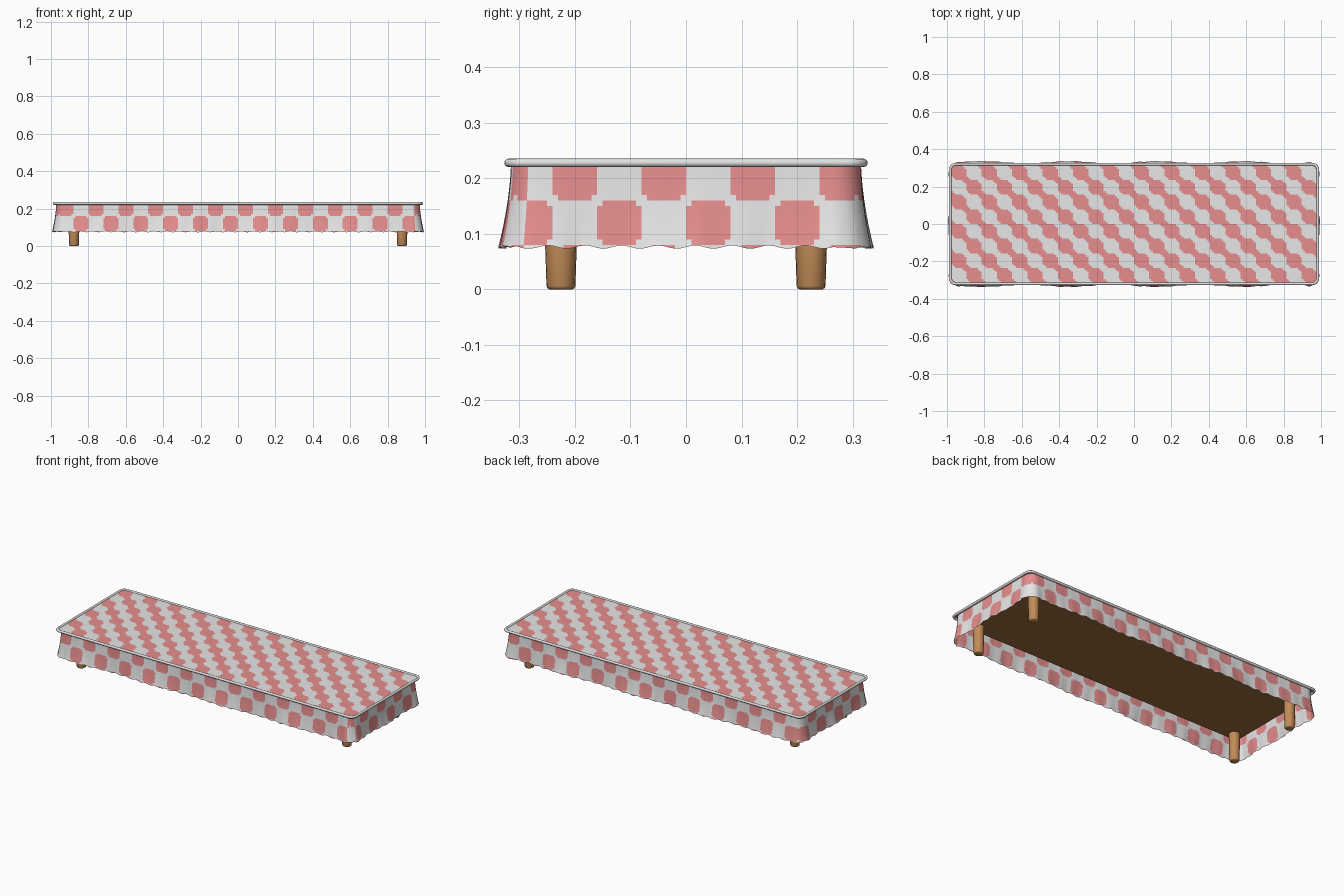
import bpy, bmesh, math

cube = bpy.data.objects.get("Cube")
if cube:
    bpy.data.objects.remove(cube)


def material(name, rgb):
    m = bpy.data.materials.new(name)
    m.use_nodes = True
    m.diffuse_color = (*rgb, 1)
    m.node_tree.nodes["Principled BSDF"].inputs["Base Color"].default_value = (*rgb, 1)
    return m


WHITE = material("cloth_white", (0.8, 0.8, 0.8))
RED = material("cloth_red", (0.8, 0.27, 0.27))
TRIM = material("trim_grey", (0.76, 0.76, 0.76))
WOOD = material("leg_wood", (0.54, 0.26, 0.095))
DARK = material("dark_board", (0.34, 0.155, 0.047))
CELL = 0.08


def finish(name, bm, mats, smooth=False):
    me = bpy.data.meshes.new(name)
    bm.normal_update()
    bm.to_mesh(me)
    bm.free()
    for m in mats:
        me.materials.append(m)
    for p in me.polygons:
        p.use_smooth = smooth
    ob = bpy.data.objects.new(name, me)
    bpy.context.collection.objects.link(ob)
    return ob


def rounded_outline(hx, hy, r, step, arc):
    """Counter-clockwise (x, y, nx, ny) samples, split on multiples of step."""
    cx, cy = hx - r, hy - r
    pts = []
    for side in range(4):
        a = side * math.pi / 2
        ca, sa = round(math.cos(a)), round(math.sin(a))
        n = int((cx if sa else cy) / step - 1e-6)
        for i in range(-n, n + 1):
            t = i * step
            pts.append((ca * hx - sa * t, sa * hy + ca * t, ca, sa))
        sx, sy = (ca - sa), (sa + ca)
        for k in range(arc + 1):
            b = a + k / arc * math.pi / 2
            pts.append((sx * cx + r * math.cos(b), sy * cy + r * math.sin(b),
                        math.cos(b), math.sin(b)))
    return pts


# Chequered cloth top: soft-cornered cells that link along one diagonal
bm = bmesh.new()
NX, NY, SUB, HX, HY = 24, 8, 8, 0.978, 0.314
grid = [[bm.verts.new((HX * (2 * i / NX / SUB - 1), HY * (2 * j / NY / SUB - 1), 0.229))
         for j in range(NY * SUB + 1)] for i in range(NX * SUB + 1)]
for i in range(NX * SUB):
    for j in range(NY * SUB):
        f = bm.faces.new((grid[i][j], grid[i + 1][j], grid[i + 1][j + 1], grid[i][j + 1]))
        a, b = ((k + 0.5) / SUB * math.pi for k in (i, j))
        check = math.sin(a) * math.sin(b) - 0.15 * math.cos(a) * math.cos(b)
        f.material_index = int(check < 0)
finish("cloth_top", bm, (WHITE, RED))


def skirt_is_red(nx, ny, x, y, z):
    along = x if abs(ny) >= abs(nx) else y
    # Back and right sides run in the opposite phase to front and left
    sign = -1 if (ny > 0 if abs(ny) >= abs(nx) else nx > 0) else 1
    if nx > 0.3 and ny < -0.35:
        sign = 1 if abs(nx) > abs(ny) else -1
    k = math.pi / CELL
    return sign * math.sin(along * k) * math.sin(z * k) > 0.05


# Hanging cloth skirt: flared, wavy sheet with scalloped hem
outline = rounded_outline(0.972, 0.315, 0.05, 0.01, 8)
levels = [0.226] + [0.22 - 0.01 * k for k in range(15)] + [0.076]
bm = bmesh.new()
rings = []
for z in levels:
    t = (levels[0] - z) / 0.15
    ring = []
    for x, y, nx, ny in outline:
        along = x * abs(ny) + y * abs(nx)
        wave = math.cos(2 * math.pi * (x + 0.81) / 0.466) if abs(ny) > 0.99 else \
            math.cos(2 * math.pi * y / 0.3) if abs(nx) > 0.99 else 0.9
        out = t ** 1.7 * (0.015 + 0.006 * wave) + t * 0.0015 * math.sin(along * 75)
        hem = 0.003 * math.sin(along * 95) if z == levels[-1] else 0
        ring.append(bm.verts.new((x + nx * out, y + ny * out, z + hem)))
    rings.append(ring)
n = len(outline)
for k in range(len(levels) - 1):
    z = (levels[k] + levels[k + 1]) / 2
    for i in range(n):
        j = (i + 1) % n
        f = bm.faces.new((rings[k + 1][i], rings[k + 1][j], rings[k][j], rings[k][i]))
        x, y, nx, ny = ((p + q) / 2 for p, q in zip(outline[i], outline[j]))
        f.material_index = int(skirt_is_red(nx, ny, x, y, z))
finish("cloth_skirt", bm, (WHITE, RED), True)

# Rounded trim around the top edge
path = rounded_outline(0.9825, 0.3195, 0.03, 0.1, 6)
bm = bmesh.new()
SEG = 12
loops = []
for x, y, nx, ny in path:
    loop = []
    for s in range(SEG):
        a = 2 * math.pi * s / SEG
        o = 0.0075 * math.cos(a)
        loop.append(bm.verts.new((x + nx * o, y + ny * o, 0.2275 + 0.0075 * math.sin(a))))
    loops.append(loop)
for i, la in enumerate(loops):
    lb = loops[(i + 1) % len(loops)]
    for s in range(SEG):
        q = (s + 1) % SEG
        bm.faces.new((la[s], lb[s], lb[q], la[q]))
finish("edge_trim", bm, (TRIM,), True)

# Dark board under the cloth
bm = bmesh.new()
bmesh.ops.create_cube(bm, size=1)
for v in bm.verts:
    v.co = (v.co.x * 1.86, v.co.y * 0.54, 0.19 + v.co.z * 0.05)
finish("under_board", bm, (DARK,))

# Four turned legs, tapering to a softened foot
profile = [(0, 0), (0.021, 0), (0.0245, 0.002), (0.026, 0.006), (0.0285, 0.08), (0.03, 0.17)]
for end, sx in (("left", 1), ("right", -1)):
    for side, sy in (("front", -1), ("back", 1)):
        bm = bmesh.new()
        vs = [bm.verts.new((r, 0, z)) for r, z in profile]
        edges = [bm.edges.new(p) for p in zip(vs, vs[1:])]
        bmesh.ops.spin(bm, geom=vs + edges, cent=(0, 0, 0), axis=(0, 0, 1),
                       angle=2 * math.pi, steps=20)
        bmesh.ops.remove_doubles(bm, verts=bm.verts, dist=1e-5)
        bmesh.ops.recalc_face_normals(bm, faces=bm.faces)
        leg = finish(f"{side}_{end}_leg", bm, (WOOD,), True)
        leg.location = (0.877 * sx, 0.225 * sy, 0)
